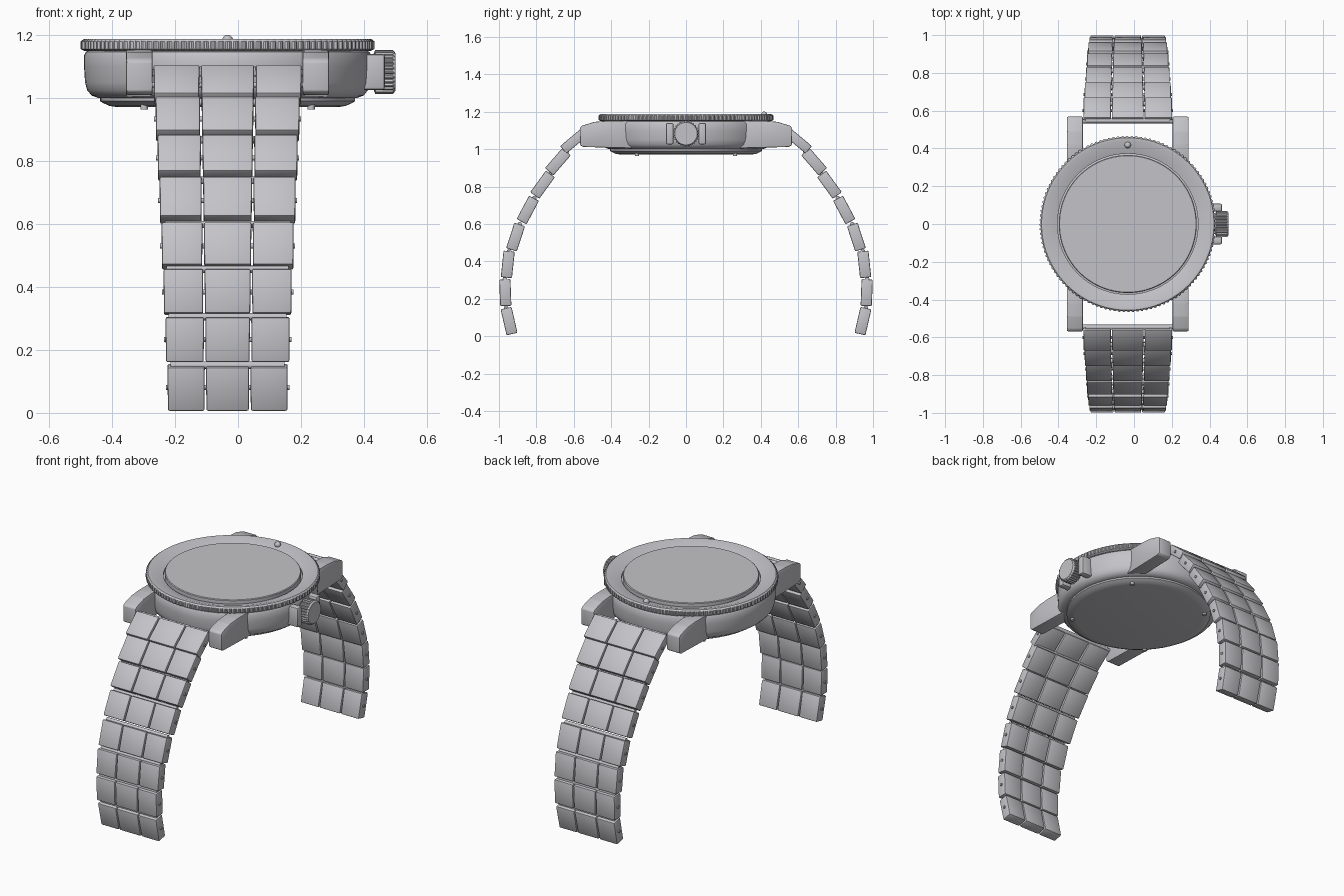
import bpy, bmesh, math
from mathutils import Matrix, Vector

cube = bpy.data.objects.get("Cube")
if cube:
    bpy.data.objects.remove(cube, do_unlink=True)

CX = -0.033  # centre line of case and strap

steel = bpy.data.materials.new("brushed steel grey")
steel.use_nodes = True
STEEL = (0.55, 0.55, 0.58, 1)
steel.diffuse_color = STEEL
steel.node_tree.nodes["Principled BSDF"].inputs["Base Color"].default_value = STEEL


def finish(name, bm, matrix=Matrix(), bevel=0):
    bmesh.ops.recalc_face_normals(bm, faces=bm.faces)
    if bevel:
        bmesh.ops.bevel(bm, geom=bm.edges[:], offset=bevel, segments=2,
                        profile=0.5, affect='EDGES')
    mesh = bpy.data.meshes.new(name)
    bm.to_mesh(mesh)
    bm.free()
    mesh.transform(matrix)
    mesh.materials.append(steel)
    obj = bpy.data.objects.new(name, mesh)
    bpy.context.collection.objects.link(obj)
    bpy.ops.object.select_all(action='DESELECT')
    obj.select_set(True)
    bpy.context.view_layer.objects.active = obj
    bpy.ops.object.shade_smooth_by_angle(angle=math.radians(35))
    return obj


def lathe(name, profile, matrix, steps=96, ridge=0, ridged=(), closed=False):
    """Turn (radius, z) points about z; points listed in ridged get teeth."""
    bm = bmesh.new()
    rings = []
    for p, (r, z) in enumerate(profile):
        ring = []
        for i in range(steps):
            a = math.tau * i / steps
            rr = r - (ridge if p in ridged and i % 4 > 1 else 0)
            ring.append(bm.verts.new((rr * math.cos(a), rr * math.sin(a), z)))
        rings.append(ring)
    pairs = list(zip(rings, rings[1:]))
    if closed:
        pairs.append((rings[-1], rings[0]))
    else:
        bm.faces.new(rings[0])
        bm.faces.new(rings[-1])
    for low, high in pairs:
        for i in range(steps):
            j = (i + 1) % steps
            bm.faces.new((low[i], low[j], high[j], high[i]))
    return finish(name, bm, matrix)


def box(name, size, matrix, bevel, taper=1):
    """Bevelled block, its lower end narrowed in x by taper."""
    bm = bmesh.new()
    bmesh.ops.create_cube(bm, size=1)
    for v in bm.verts:
        v.co = Vector(c * s for c, s in zip(v.co, size))
        if v.co.z < 0:
            v.co.x *= taper
    return finish(name, bm, matrix, bevel)


def rod(name, radius, length, matrix, steps=12):
    bm = bmesh.new()
    bmesh.ops.create_cone(bm, cap_ends=True, segments=steps, radius1=radius,
                          radius2=radius, depth=length)
    return finish(name, bm, matrix)


centre = Matrix.Translation((CX, 0, 0))
along_x = Matrix.Rotation(math.pi / 2, 4, 'Y')

# Case body, back cover, bezel and glass
lathe("case_body", [(0.41, 1.0), (0.432, 1.008), (0.446, 1.025), (0.453, 1.05),
                    (0.456, 1.1), (0.456, 1.135), (0.45, 1.147), (0.44, 1.152)], centre)
lathe("case_back", [(0.355, 0.972), (0.375, 0.975), (0.395, 0.984),
                    (0.405, 0.99), (0.405, 1.004)], centre)
lathe("bezel", [(0.372, 1.15), (0.455, 1.15), (0.467, 1.156), (0.467, 1.18),
                (0.456, 1.188), (0.44, 1.188), (0.372, 1.166)], centre,
      steps=480, ridge=0.006, ridged=(2, 3), closed=True)
lathe("glass", [(0.365, 1.145), (0.365, 1.182), (0.361, 1.186)], centre)

# Marker bead on the bezel
bm = bmesh.new()
bmesh.ops.create_uvsphere(bm, u_segments=20, v_segments=12, radius=0.017)
finish("bezel_bead", bm, Matrix.Translation((CX, 0.418, 1.184)))

# Back cover screws
for sx in (-1, 1):
    for sy in (-1, 1):
        rod("back_screw", 0.012, 0.016,
            Matrix.Translation((CX + sx * 0.265, sy * 0.262, 0.972)), 16)

# Lugs: a side profile extruded across x
LUG = [(0.28, 1.005), (0.55, 1.012), (0.566, 1.022), (0.568, 1.115),
       (0.555, 1.126), (0.49, 1.146), (0.42, 1.152), (0.28, 1.152)]
for sx in (-1, 1):
    for sy in (-1, 1):
        bm = bmesh.new()
        face = bm.faces.new([bm.verts.new((-0.042, sy * y, z)) for y, z in LUG])
        grown = bmesh.ops.extrude_face_region(bm, geom=[face])["geom"]
        bmesh.ops.translate(bm, vec=(0.084, 0, 0),
                            verts=[g for g in grown if isinstance(g, bmesh.types.BMVert)])
        finish("lug", bm, Matrix.Translation((CX + sx * 0.28, 0, 0)), 0.005)

# Crown, its stem and guards
crown_at = Matrix.Translation((0, 0, 1.083)) @ along_x
lathe("crown", [(0.055, 0.43), (0.07, 0.436), (0.07, 0.492), (0.06, 0.5)],
      crown_at, steps=112, ridge=0.006, ridged=(1, 2))
rod("crown_stem", 0.04, 0.08, Matrix.Translation((0.41, 0, 1.083)) @ along_x, 24)
for sy in (-1, 1):
    box("crown_guard", (0.1, 0.042, 0.115),
        Matrix.Translation((0.417, sy * 0.087, 1.083)), 0.01)

# Strap: (y, z, lean from vertical in degrees) for each row of links
ROWS = [(0.602, 1.042, 50), (0.685, 0.933, 41), (0.767, 0.81, 36),
        (0.846, 0.675, 28), (0.911, 0.53, 18), (0.953, 0.384, 6),
        (0.966, 0.233, -2), (0.946, 0.081, -13)]
for sy in (-1, 1):
    for i, (y, z, lean) in enumerate(ROWS):
        half = 0.235 - 0.0063 * i
        mid, side = half * 0.72, half * 0.62
        place = (Matrix.Translation((CX, sy * y, z))
                 @ Matrix.Rotation(sy * math.radians(lean), 4, 'X'))
        deep = 0.06 if i else 0.052
        for col in (-1, 0, 1):
            shift = Matrix.Translation((col * (half - side / 2), 0, 0))
            box("strap_link", (side if col else mid, deep, 0.142),
                place @ shift, 0.006, 0.98)
        # Pin through the row, showing at both edges
        rod("link_pin", 0.008, half * 2 + 0.01, place @ along_x)
        # Hinge rod towards the case
        rod("hinge_rod", 0.012, half * 1.9,
            place @ Matrix.Translation((0, 0, 0.072)) @ along_x)

# Spring bars between the lugs
for sy in (-1, 1):
    rod("spring_bar", 0.012, 0.5, Matrix.Translation((CX, sy * 0.545, 1.08)) @ along_x)
